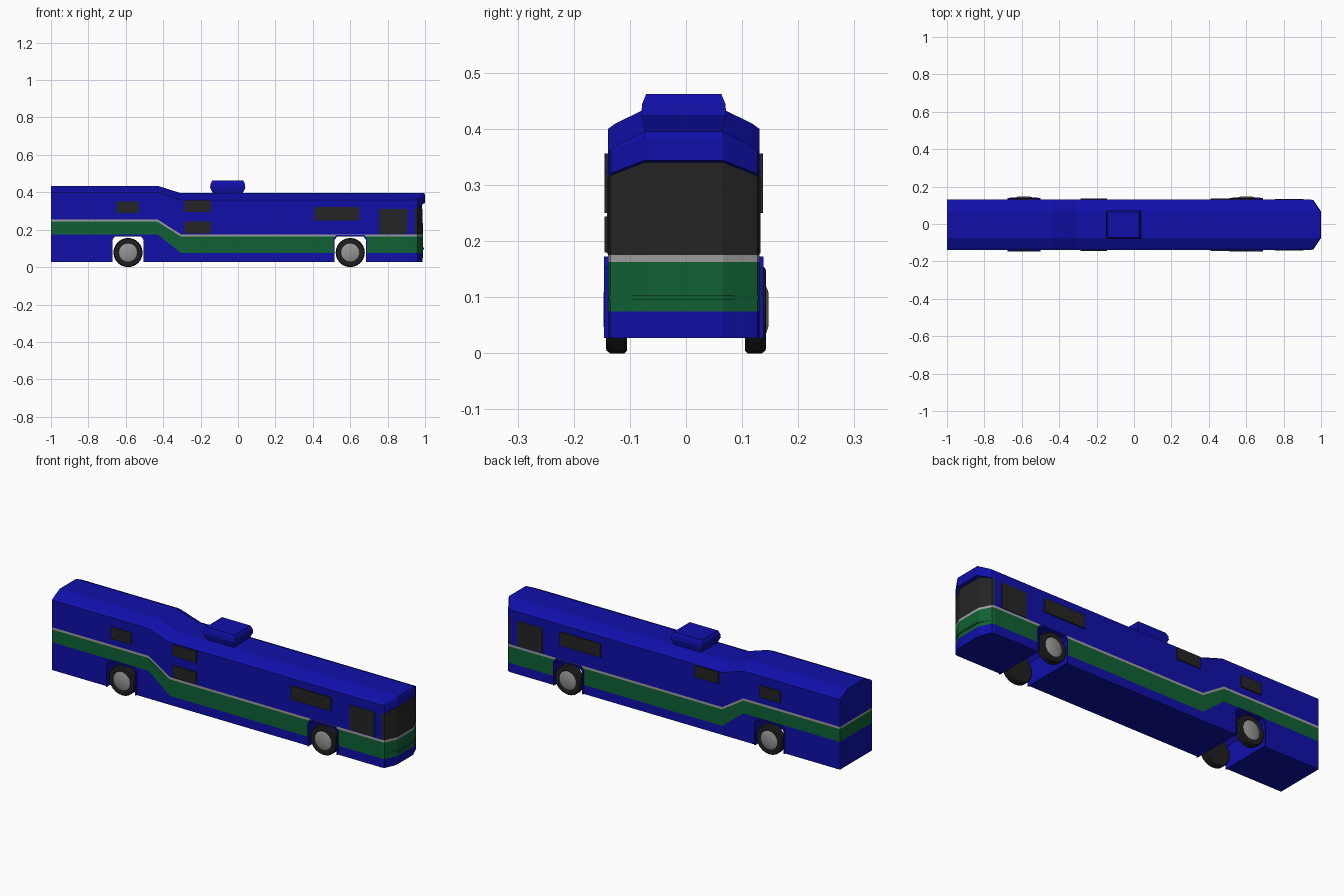
import bpy, bmesh, math

if "Cube" in bpy.data.objects:
    bpy.data.objects.remove(bpy.data.objects["Cube"])


def material(name, rgb):
    m = bpy.data.materials.new(name)
    m.use_nodes = True
    m.diffuse_color = (*rgb, 1)
    m.node_tree.nodes["Principled BSDF"].inputs["Base Color"].default_value = (*rgb, 1)
    return m


BLUE = material("blue paint", (0.005, 0.005, 0.40))
GREEN = material("green stripe", (0.005, 0.12, 0.035))
SILVER = material("silver stripe", (0.34, 0.34, 0.34))
GLASS = material("dark glass", (0.018, 0.018, 0.018))
RUBBER = material("black rubber", (0.014, 0.014, 0.014))
HUB = material("grey hub", (0.30, 0.30, 0.30))

MID = -0.004      # sideways centre of the body
SIDE = 0.135      # half width of the body


def finish(name, bm, mats):
    bmesh.ops.recalc_face_normals(bm, faces=bm.faces)
    mesh = bpy.data.meshes.new(name)
    bm.to_mesh(mesh)
    bm.free()
    for m in mats:
        mesh.materials.append(m)
    ob = bpy.data.objects.new(name, mesh)
    bpy.context.collection.objects.link(ob)
    return ob


def loft(bm, rings):
    """Join closed rings of points; returns the vertex rings."""
    vs = [[bm.verts.new(p) for p in ring] for ring in rings]
    n = len(vs[0])
    for a, b in zip(vs, vs[1:]):
        for i in range(n):
            bm.faces.new((a[i], a[(i + 1) % n], b[(i + 1) % n], b[i]))
    return vs


def extrude_xz(name, pts, y0, y1, mat):
    bm = bmesh.new()
    a, b = loft(bm, [[(x, y, z) for x, z in pts] for y in (y0, y1)])
    bm.faces.new(a)
    bm.faces.new(b)
    return finish(name, bm, [mat])


# Body: plan outline stacked in rows, each row following the stepped beltline
def step(x, rear, front):
    t = min(max((x + 0.43) / 0.125, 0), 1)
    return rear + (front - rear) * t


def roof_drop(w):
    return 0.035 * max(0, (w - 0.07) / 0.065) ** 1.4


PLAN = [(-1, SIDE), (-0.43, SIDE), (-0.305, SIDE), (0.945, SIDE), (0.96, 0.131), (0.99, 0.07)]


def row(height, nose=0.0, width=SIDE):
    half = []
    for x, w in PLAN:
        if w < 0.1:
            x += nose
        w = min(w, width)
        half.append((x, w, height(x, w)))
    return ([(x, MID - w, z) for x, w, z in half]
            + [(x, MID + w, z) for x, w, z in reversed(half)])


def roof(x, w):
    return step(x, 0.435, 0.395) - roof_drop(w)


def glass_top(x, w):
    return 0.34 - 0.025 * max(0, (w - 0.07) / 0.065)


ROWS = [
    row(lambda x, w: 0.027, -0.004),
    row(lambda x, w: step(x, 0.175, 0.075)),
    row(lambda x, w: step(x, 0.243, 0.163)),
    row(lambda x, w: step(x, 0.255, 0.175)),
    row(glass_top, -0.006),
    row(lambda x, w: glass_top(x, w) + 0.004, 0.01),
    row(lambda x, w: roof(x, w) - (0.012 if w < 0.1 else 0), 0.01),
    row(lambda x, w: roof(x, min(w, 0.122)), 0.006, 0.122),
    row(lambda x, w: roof(x, 0.07), 0.002, 0.07),
]
bm = bmesh.new()
rings = loft(bm, ROWS)
count, last = len(ROWS[0]), len(PLAN) - 1
bm.faces.ensure_lookup_table()
for i, f in enumerate(bm.faces):
    level, col = divmod(i, count)
    f.material_index = {1: 1, 2: 2}.get(level, 0)
    if level == 3 and last - 2 <= col <= last + 2:
        f.material_index = 3
for ring in (rings[0], rings[-1]):
    for i in range(last):
        bm.faces.new((ring[i], ring[i + 1], ring[count - 2 - i], ring[count - 1 - i]))
body = finish("body", bm, [BLUE, GREEN, SILVER, GLASS])

# Wheel arches cut right through the body, with raised lips
AXLES = (-0.588, 0.6)


def arch(cx, r, top, bottom):
    pts = [(cx - r, bottom), (cx - r, top - 0.02), (cx - r + 0.015, top)]
    return pts + [(2 * cx - x, z) for x, z in reversed(pts)]


for cx in AXLES:
    cutter = extrude_xz("arch_cutter", arch(cx, 0.084, 0.165, -0.05), -0.3, 0.3, BLUE)
    cutter.hide_render = True
    mod = body.modifiers.new("arch", "BOOLEAN")
    mod.operation, mod.solver, mod.object = "DIFFERENCE", "EXACT", cutter
    bpy.context.view_layer.objects.active = body
    bpy.ops.object.modifier_apply(modifier=mod.name)
    bpy.data.objects.remove(cutter)
    for side, label in ((-1, "right"), (1, "left")):
        y = MID + side * SIDE
        inner = arch(cx, 0.084, 0.165, 0.027)
        outer = arch(cx, 0.089, 0.173, 0.027)
        extrude_xz(label + "_arch_lip", outer + inner[::-1], y - side * 0.01, y + side * 0.007, BLUE)


# Wheels: a tyre lathe with a domed hub
def wheel(name, cx, side):
    profile = [(0.045, 0.105), (0.073, 0.105), (0.078, 0.110), (0.078, 0.135),
               (0.073, 0.142), (0.055, 0.143), (0.050, 0.140), (0.030, 0.147)]
    bm = bmesh.new()
    n = 24
    rings = loft(bm, [[(cx + r * math.cos(math.tau * k / n), side * y,
                        0.078 + r * math.sin(math.tau * k / n)) for k in range(n)]
                      for r, y in profile])
    bm.faces.ensure_lookup_table()
    for f in bm.faces[-n:]:
        f.material_index = 1
    bm.faces.new(rings[0])
    bm.faces.new(rings[-1]).material_index = 1
    ob = finish(name, bm, [RUBBER, HUB])
    bpy.ops.object.select_all(action="DESELECT")
    ob.select_set(True)
    bpy.context.view_layer.objects.active = ob
    bpy.ops.object.shade_smooth_by_angle(angle=math.radians(30))


for cx, place in zip(AXLES, ("rear", "front")):
    for side, label in ((-1, "right"), (1, "left")):
        wheel(f"{place}_{label}_wheel", cx, side)

# Side windows and grilles as thin plates
PANES = [("rear_window", -0.65, -0.53, 0.29, 0.352),
         ("middle_window", -0.285, -0.145, 0.295, 0.356),
         ("long_window", 0.41, 0.65, 0.25, 0.322),
         ("driver_window", 0.755, 0.905, 0.178, 0.312)]
VENT = ("lower_vent", -0.285, -0.145, 0.18, 0.244)
for side, label in ((-1, "right"), (1, "left")):
    for name, x0, x1, z0, z1 in PANES + ([VENT] if side < 0 else []):
        y = MID + side * SIDE
        proud = 0.002 if name == "driver_window" else 0.006
        extrude_xz(f"{label}_{name}", [(x0, z0), (x1, z0), (x1, z1), (x0, z1)],
                   y - side * 0.002, y + side * proud, GLASS)

# Rooftop unit with bevelled ends
bm = bmesh.new()
unit = loft(bm, [[(x0, MID - w, z), (x1, MID - w, z), (x1, MID + w, z), (x0, MID + w, z)]
                 for x0, x1, w, z in ((-0.130, 0.020, 0.066, 0.385), (-0.149, 0.039, 0.076, 0.425),
                                      (-0.147, 0.037, 0.074, 0.445), (-0.138, 0.028, 0.067, 0.462))])
bm.faces.new(unit[0])
bm.faces.new(unit[-1])
finish("rooftop_unit", bm, [BLUE])

# Slim bumper ridge around the nose
bm = bmesh.new()
nose = [(0.955, -0.133), (0.990, -0.07), (0.990, 0.07), (0.955, 0.133)]
low, high = loft(bm, [[(x + 0.004, MID + y, z) for x, y in nose] for z in (0.095, 0.104)])
bm.faces.new(low)
bm.faces.new(high)
finish("bumper_ridge", bm, [GREEN])
